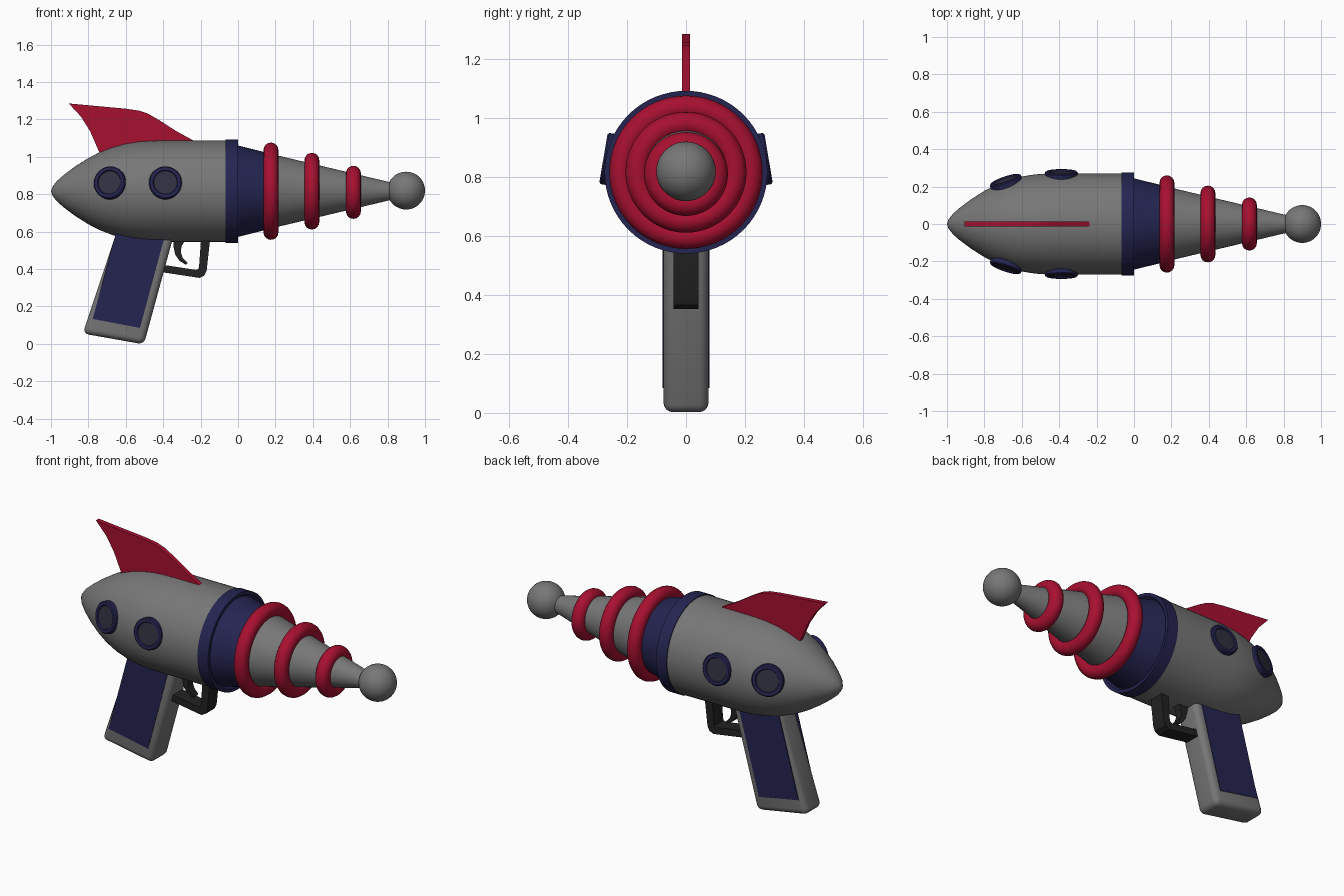
import bpy, bmesh, math
from mathutils import Vector

if "Cube" in bpy.data.objects:
    bpy.data.objects.remove(bpy.data.objects["Cube"])

AXIS = 0.816  # height of the barrel axis


def material(name, rgb):
    m = bpy.data.materials.new(name)
    m.diffuse_color = (*rgb, 1)
    m.use_nodes = True
    m.node_tree.nodes["Principled BSDF"].inputs["Base Color"].default_value = m.diffuse_color
    return m


GREY = material("grey metal", (0.185, 0.185, 0.185))
RED = material("red", (0.39, 0.005, 0.03))
BLUE = material("navy blue", (0.018, 0.018, 0.083))
GLASS = material("dark glass", (0.03, 0.03, 0.052))
BLACK = material("black", (0.016, 0.016, 0.016))


def finish(bm, name, mat):
    bmesh.ops.remove_doubles(bm, verts=bm.verts, dist=1e-5)
    bmesh.ops.recalc_face_normals(bm, faces=bm.faces)
    me = bpy.data.meshes.new(name)
    bm.to_mesh(me)
    bm.free()
    me.materials.append(mat)
    ob = bpy.data.objects.new(name, me)
    bpy.context.collection.objects.link(ob)
    return ob


def lathe(name, profile, mat, loc=(0, 0, AXIS), direction=None, seg=64):
    """Turn (x, radius) points around the local x axis."""
    bm = bmesh.new()
    vs = [bm.verts.new((x, 0, r)) for x, r in profile]
    es = [bm.edges.new(p) for p in zip(vs, vs[1:])]
    bmesh.ops.spin(bm, geom=vs + es, cent=(0, 0, 0), axis=(1, 0, 0),
                   angle=2 * math.pi, steps=seg, use_duplicate=False)
    ob = finish(bm, name, mat)
    ob.location = loc
    if direction:
        ob.rotation_euler = direction.to_track_quat('X', 'Z').to_euler()
    return ob


def prism(name, pts, y0, y1, mat, bevel=0):
    """Extrude an (x, z) outline from y0 to y1."""
    bm = bmesh.new()
    f = bm.faces.new([bm.verts.new((x, y0, z)) for x, z in pts])
    new = bmesh.ops.extrude_face_region(bm, geom=[f])["geom"]
    bmesh.ops.translate(bm, vec=(0, y1 - y0, 0),
                        verts=[v for v in new if isinstance(v, bmesh.types.BMVert)])
    if bevel:
        bmesh.ops.bevel(bm, geom=bm.edges[:], offset=bevel, segments=4,
                        profile=0.5, affect='EDGES', clamp_overlap=True)
    return finish(bm, name, mat)


def circle(cx, cr, rad, a0, a1, n):
    return [(cx + rad * math.cos(a0 + (a1 - a0) * i / n),
             cr + rad * math.sin(a0 + (a1 - a0) * i / n)) for i in range(n + 1)]


# Body shell
lathe("body", [(-1, 0), (-.992, .024), (-.968, .055), (-.93, .088), (-.87, .133),
               (-.8, .177), (-.74, .208), (-.67, .235), (-.6, .254), (-.53, .265),
               (-.46, .27), (-.38, .271), (-.03, .271), (-.03, 0)], GREY)

# Collar, blue cone base and grey barrel
lathe("collar", [(-.068, .26), (-.068, .276), (0, .276), (0, .258), (-.02, .24), (-.02, 0)], BLUE)
lathe("barrel_base", [(-.02, 0), (-.02, .249), (.17, .202), (.17, 0)], BLUE)
lathe("barrel", [(.16, 0), (.16, .203), (.83, .044), (.83, 0)], GREY)

# Barrel rings and muzzle ball
for i, (x, r, z) in enumerate([(.176, .22, AXIS), (.395, .165, AXIS), (.617, .102, AXIS - .006)]):
    lathe(f"barrel_ring_{i + 1}", circle(x, r, .04, 0, 2 * math.pi, 16), RED, (0, 0, z))
lathe("muzzle_ball", circle(.899, 0, .101, math.pi, 0, 24), GREY, (0, 0, AXIS + .003), seg=48)

# Top fin
prism("fin", [(-.905, 1.285), (-.84, 1.215), (-.79, 1.135), (-.74, 1.02), (-.7, .98), (-.3, 1.04),
              (-.235, 1.085), (-.33, 1.137), (-.42, 1.195), (-.48, 1.23), (-.53, 1.247),
              (-.6, 1.257)], -.013, .013, RED)

# Portholes on both sides: rim and glass, tilted to follow the shell
for side in (-1, 1):
    for label, x, r, slope in (("rear", -.685, .23, .33), ("front", -.388, .27, 0)):
        up = math.asin(.045 / r)
        radial = Vector((0, side * math.cos(up), math.sin(up)))
        normal = (radial + Vector((-slope, 0, 0))).normalized()
        loc = Vector((x, 0, AXIS)) + radial * r
        tag = f"{label}_{'left' if side < 0 else 'right'}"
        lathe(f"porthole_rim_{tag}", [(-.03, .088), (.008, .088), (.014, .082),
                                      (.014, .066), (.006, .061), (-.03, .061)],
              BLUE, loc, normal, 40)
        lathe(f"porthole_glass_{tag}", [(0, .063), (.008, .063), (.008, 0)],
              GLASS, loc, normal, 40)

# Grip with side panels
prism("grip", [(-.632, .65), (-.83, .055), (-.503, -.003), (-.325, .65)], -.076, .076, GREY, .032)
panel = [(-.645, .62), (-.777, .133), (-.524, .085), (-.38, .62)]
for side, tag in ((-1, "left"), (1, "right")):
    prism(f"grip_panel_{tag}", panel, side * .074, side * .079, BLUE)

# Trigger guard and trigger
prism("trigger_guard", [(-.15, .6), (-.15, .55), (-.168, .39), (-.18, .365), (-.205, .352), (-.42, .385),
                        (-.42, .425), (-.225, .395), (-.212, .4), (-.208, .415), (-.195, .6)],
      -.043, .043, BLACK)
prism("trigger", [(-.345, .6), (-.345, .52), (-.335, .475), (-.312, .443), (-.278, .422),
                  (-.27, .432), (-.296, .46), (-.306, .49), (-.302, .52), (-.28, .56), (-.275, .6)],
      -.022, .022, BLACK)

bpy.ops.object.select_all(action='SELECT')
bpy.context.view_layer.objects.active = bpy.data.objects["body"]
bpy.ops.object.shade_smooth_by_angle(angle=math.radians(32))
